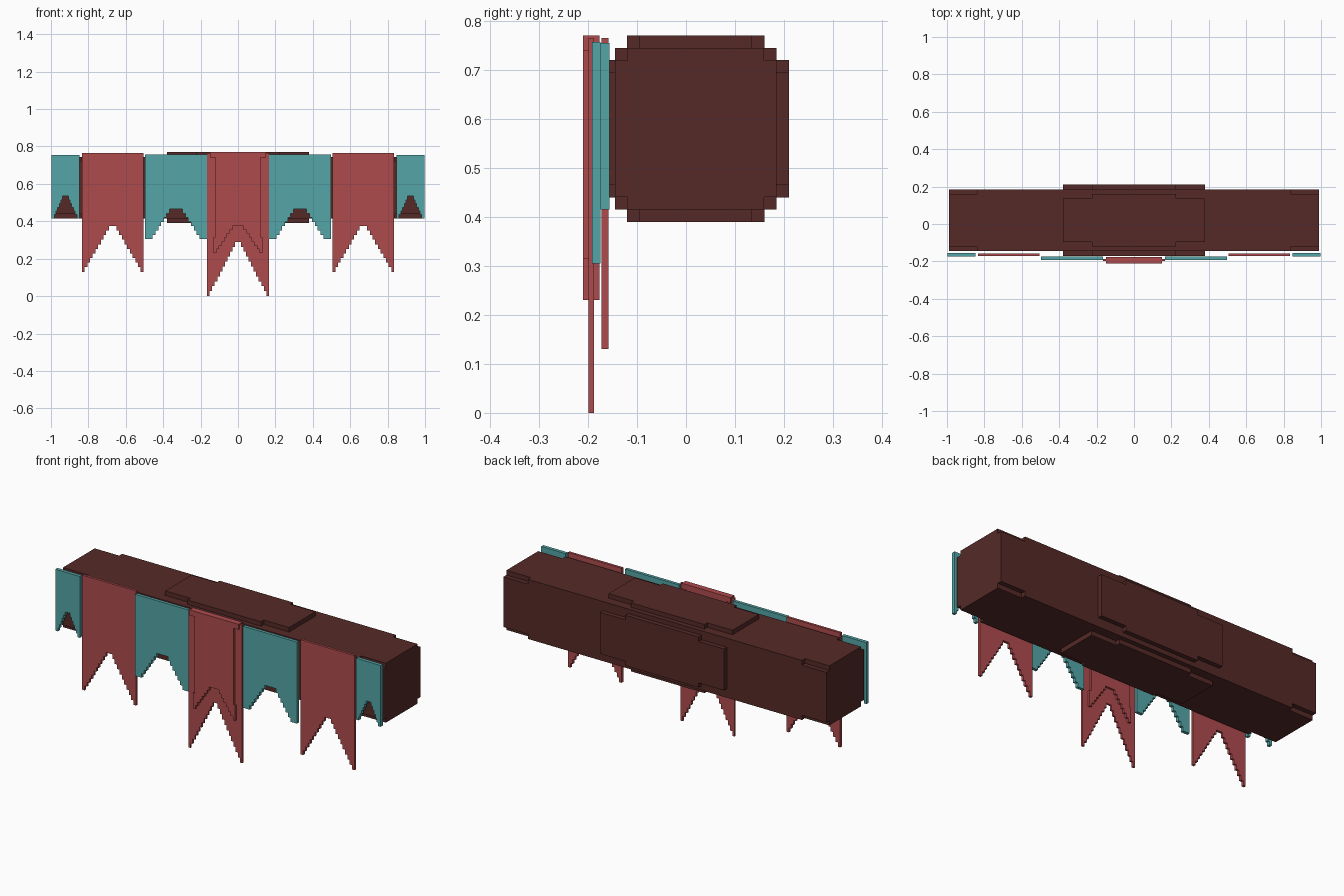
import bpy, bmesh
from mathutils import Vector

if "Cube" in bpy.data.objects:
    bpy.data.objects.remove(bpy.data.objects["Cube"])


def material(name, color):
    m = bpy.data.materials.new(name)
    m.diffuse_color = (*color, 1)
    m.use_nodes = True
    m.node_tree.nodes["Principled BSDF"].inputs["Base Color"].default_value = m.diffuse_color
    return m


WOOD = material("dark_wood", (0.09, 0.023, 0.02))
RED = material("red_cloth", (0.43, 0.07, 0.075))
TEAL = material("teal_cloth", (0.09, 0.38, 0.39))


def prism(name, points, offset, mat):
    """Extrude a closed 3D outline along an offset vector."""
    bm = bmesh.new()
    face = bm.faces.new([bm.verts.new(p) for p in points])
    new = bmesh.ops.extrude_face_region(bm, geom=[face])["geom"]
    bmesh.ops.translate(bm, vec=Vector(offset),
                        verts=[v for v in new if isinstance(v, bmesh.types.BMVert)])
    bmesh.ops.recalc_face_normals(bm, faces=bm.faces)
    mesh = bpy.data.meshes.new(name)
    bm.to_mesh(mesh)
    bm.free()
    mesh.materials.append(mat)
    ob = bpy.data.objects.new(name, mesh)
    bpy.context.collection.objects.link(ob)
    return ob


def cross(a, b, na, nb):
    """Rectangle of half sizes a, b with na x nb corners notched out."""
    return [(a - na, b), (a - na, b - nb), (a, b - nb), (a, nb - b), (a - na, nb - b), (a - na, -b),
            (na - a, -b), (na - a, nb - b), (-a, nb - b), (-a, b - nb), (na - a, b - nb), (na - a, b)]


# Beam: notched section, with the edges filled along the middle
CY, CZ, H, N = 0.02, 0.58, 0.165, 0.026
prism("beam", [(-0.99, CY + u, CZ + v) for u, v in cross(H, H, N, N)], (1.98, 0, 0), WOOD)
for sy in (-1, 1):
    for sz in (-1, 1):
        sq = [(H, H), (H - N, H), (H - N, H - N), (H, H - N)]
        prism("beam_edge", [(-0.84, CY + sy * u, CZ + sz * v) for u, v in sq], (1.68, 0, 0), WOOD)

# Raised plates on the four long sides of the beam
plate = cross(0.38, 0.14, 0.155, 0.025)
for s in (-1, 1):
    prism("flat_plate", [(u, CY + v, CZ + s * H) for u, v in plate], (0, 0, s * 0.025), WOOD)
    prism("side_plate", [(u, CY + s * H, CZ + v) for u, v in plate], (0, s * 0.025, 0), WOOD)


def banner(name, cx, half, leg, peak, z0, z1, top, steps, y0, y1, mat, upper=()):
    """Hanging cloth with a stair-stepped inverted V cut in the lower edge."""
    right = list(upper) + [(half, z0)]
    for i in range(steps):
        x = leg + (peak - leg) * i / (steps - 1)
        right += [(x, z0 + (z1 - z0) * i / steps), (x, z0 + (z1 - z0) * (i + 1) / steps)]
    if not upper:
        right.insert(0, (half, top))
    outline = right + [(-x, z) for x, z in reversed(right)]
    prism(name, [(cx + x, y0, z) for x, z in outline], (0, y1 - y0, 0), mat)


# Side banners, mirrored left and right
for s in (-1, 1):
    banner("end_banner", s * 0.922, 0.075, 0.06, 0.015, 0.415, 0.535, 0.755, 6,
           -0.175, -0.156, TEAL)
    banner("long_banner", s * 0.67, 0.165, 0.15, 0.02, 0.13, 0.375, 0.765, 10,
           -0.172, -0.158, RED)
    banner("short_banner", s * 0.331, 0.165, 0.125, 0.035, 0.305, 0.465, 0.757, 7,
           -0.192, -0.175, TEAL)

# Centre banner and its thicker overlay
banner("centre_banner", 0, 0.165, 0.152, 0.015, 0.0, 0.29, 0.765, 11, -0.199, -0.188, RED)
banner("centre_overlay", 0, 0.13, 0.115, 0.03, 0.23, 0.375, 0.77, 7, -0.21, -0.177, RED,
       upper=[(0.15, 0.77), (0.15, 0.74), (0.12, 0.74), (0.12, 0.315), (0.13, 0.315)])
